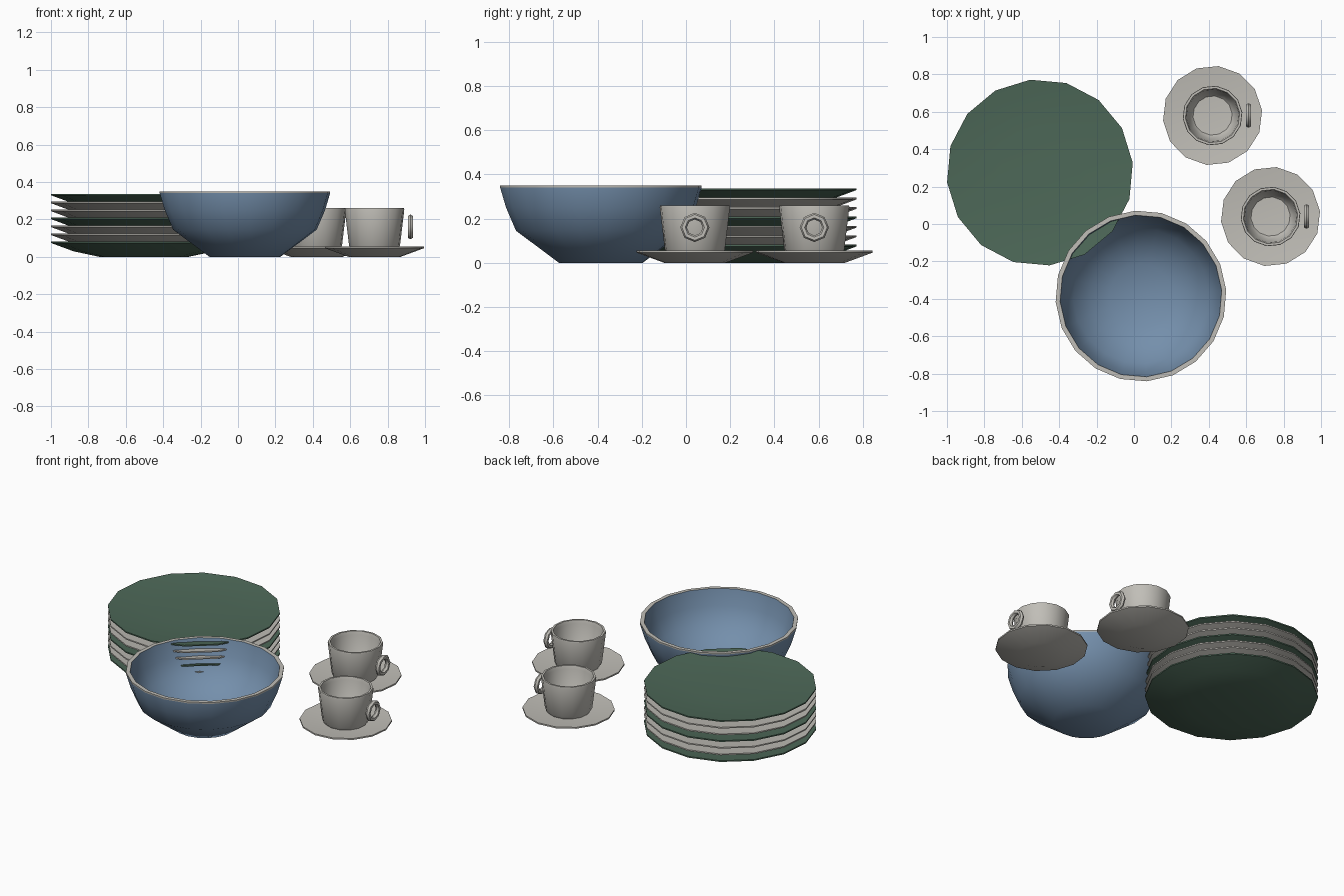
import bpy, bmesh, math

if "Cube" in bpy.data.objects:
    bpy.data.objects.remove(bpy.data.objects["Cube"])


def material(name, rgb):
    m = bpy.data.materials.new(name)
    m.diffuse_color = (*rgb, 1)
    m.use_nodes = True
    m.node_tree.nodes["Principled BSDF"].inputs["Base Color"].default_value = m.diffuse_color
    return m


GREEN = material("green glaze", (0.075, 0.14, 0.098))
CREAM = material("warm grey glaze", (0.53, 0.515, 0.475))
BLUE = material("blue glaze", (0.175, 0.275, 0.41))


def lathe(name, profile, sides, loc, mats, turn=0.0, rim_bands=(), smooth=40):
    """Spin a (radius, z) profile; both ends lie on the axis.
    Bands listed in rim_bands get the second material."""
    bm = bmesh.new()
    rings = []
    for r, z in profile:
        if r == 0:
            rings.append([bm.verts.new((0, 0, z))])
        else:
            rings.append([bm.verts.new((r * math.cos(turn + 2 * math.pi * i / sides),
                                        r * math.sin(turn + 2 * math.pi * i / sides), z))
                          for i in range(sides)])
    for b in range(len(rings) - 1):
        lo, hi = rings[b], rings[b + 1]
        for i in range(sides):
            j = (i + 1) % sides
            if len(lo) == 1:
                vs = (lo[0], hi[j], hi[i])
            elif len(hi) == 1:
                vs = (lo[i], lo[j], hi[0])
            else:
                vs = (lo[i], lo[j], hi[j], hi[i])
            f = bm.faces.new(vs)
            f.material_index = 1 if b in rim_bands else 0
    bmesh.ops.recalc_face_normals(bm, faces=bm.faces)
    me = bpy.data.meshes.new(name)
    bm.to_mesh(me)
    bm.free()
    for m in mats:
        me.materials.append(m)
    me.shade_smooth()
    me.set_sharp_from_angle(angle=math.radians(smooth))
    ob = bpy.data.objects.new(name, me)
    ob.location = loc
    bpy.context.collection.objects.link(ob)
    return ob


# Stack of seven plates, every third one green
plate = [(0, 0), (0.24, 0), (0.38, 0.03), (0.499, 0.074), (0.499, 0.082),
         (0.39, 0.069), (0.22, 0.061), (0, 0.059)]
for k in range(7):
    lathe(f"plate_{k + 1}", plate, 16, (-0.503, 0.275, 0.0425 * k),
          [GREEN if k % 3 == 0 else CREAM], turn=math.radians(6))

# Large bowl with a bare rim
bowl = [(0, 0), (0.19, 0), (0.385, 0.145), (0.43, 0.25), (0.457, 0.341),
        (0.457, 0.35), (0.433, 0.35), (0.41, 0.25), (0.362, 0.155),
        (0.27, 0.08), (0.17, 0.03), (0, 0.018)]
lathe("bowl", bowl, 20, (0.037, -0.385, 0), [BLUE, CREAM],
      turn=math.radians(4), rim_bands=(4, 5))

# Two cups on saucers, each with a ring handle
saucer = [(0, 0), (0.14, 0), (0.266, 0.046), (0.266, 0.055), (0.16, 0.044), (0, 0.04)]
cup = [(0, 0.03), (0.115, 0.03), (0.137, 0.06), (0.16, 0.252), (0.158, 0.26),
       (0.146, 0.26), (0.14, 0.24), (0.123, 0.095), (0.105, 0.075), (0, 0.07)]
for n, (x, y) in enumerate([(0.42, 0.58), (0.73, 0.04)], 1):
    lathe(f"saucer_{n}", saucer, 14, (x, y, 0), [CREAM], turn=math.radians(6))
    lathe(f"cup_{n}", cup, 14, (x, y, 0), [CREAM], turn=math.radians(6))
    bpy.ops.mesh.primitive_torus_add(
        major_segments=8, minor_segments=6, major_radius=0.051, minor_radius=0.015,
        location=(x + 0.192, y, 0.16), rotation=(0, math.pi / 2, 0))
    handle = bpy.context.object
    handle.name = f"cup_handle_{n}"
    handle.data.materials.append(CREAM)
    handle.data.shade_smooth()
    handle.data.set_sharp_from_angle(angle=math.radians(50))
